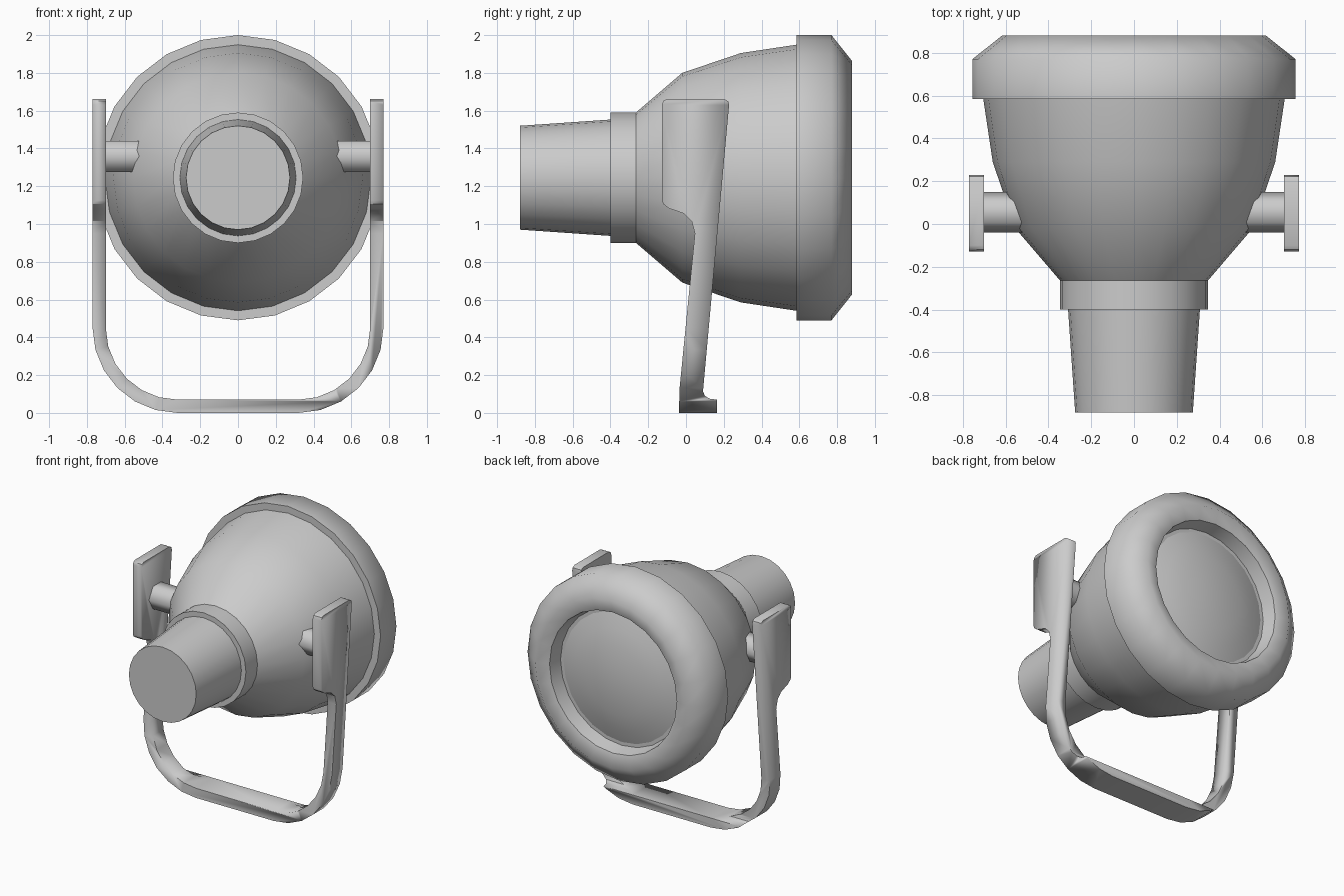
import bpy, bmesh
from math import sin, cos, pi, radians

if "Cube" in bpy.data.objects:
    bpy.data.objects.remove(bpy.data.objects["Cube"])

AXIS_Z = 1.245


def finish(name, bm, angle):
    bmesh.ops.recalc_face_normals(bm, faces=bm.faces)
    me = bpy.data.meshes.new(name)
    bm.to_mesh(me)
    bm.free()
    ob = bpy.data.objects.new(name, me)
    bpy.context.collection.objects.link(ob)
    bpy.ops.object.select_all(action='DESELECT')
    ob.select_set(True)
    bpy.context.view_layer.objects.active = ob
    bpy.ops.object.shade_smooth_by_angle(angle=radians(angle))
    return ob


def lathe(name, profile, n=24, angle=60):
    """Revolve (y, radius) points about the lamp axis; radius 0 closes a pole."""
    bm = bmesh.new()
    rings = []
    for y, r in profile:
        count = n if r > 0 else 1
        rings.append([bm.verts.new((r * cos(2 * pi * i / n), y, AXIS_Z + r * sin(2 * pi * i / n)))
                      for i in range(count)])
    for a, b in zip(rings, rings[1:]):
        for i in range(n):
            j = (i + 1) % n
            quad = [a[i % len(a)], a[j % len(a)], b[j % len(b)], b[i % len(b)]]
            bm.faces.new(list(dict.fromkeys(quad)))
    return finish(name, bm, angle)


def prism(name, points, offset, angle=30):
    """Extrude a closed 3D outline along an offset vector."""
    bm = bmesh.new()
    face = bm.faces.new([bm.verts.new(p) for p in points])
    ext = bmesh.ops.extrude_face_region(bm, geom=[face])
    bmesh.ops.translate(bm, vec=offset,
                        verts=[v for v in ext['geom'] if isinstance(v, bmesh.types.BMVert)])
    return finish(name, bm, angle)


# Lamp body: rear housing, collar, bowl, front rim and domed lens
lathe("rear_housing", [(-0.88, 0), (-0.88, 0.275), (-0.40, 0.308)])
lathe("collar", [(-0.40, 0.29), (-0.40, 0.345), (-0.265, 0.345)])
lathe("bowl", [(-0.265, 0.345), (-0.02, 0.555), (0.29, 0.66), (0.59, 0.705)])
lathe("front_rim", [(0.585, 0.69), (0.585, 0.755), (0.77, 0.755), (0.88, 0.617),
                    (0.85, 0.52), (0.75, 0.50), (0.75, 0.46)])
lathe("lens", [(0.75, 0.475), (0.785, 0.37), (0.81, 0.25), (0.825, 0.12), (0.83, 0)])

# Yoke: U-shaped front outline intersected with the tapered side outline
right_outer, right_inner = [(0.77, 1.8)], [(0.70, 1.8)]
for k in range(7):
    t = k * pi / 12
    right_outer.append((0.32 + 0.45 * cos(t), 0.45 - 0.45 * sin(t)))
    right_inner.append((0.32 + 0.38 * cos(t), 0.45 - 0.38 * sin(t)))
mirror = lambda pts: [(-x, z) for x, z in reversed(pts)]
outline = right_outer + mirror(right_outer) + list(reversed(mirror(right_inner))) + right_inner[::-1]
yoke = prism("yoke", [(x, -0.5, z) for x, z in outline], (0, 1, 0))

side = [(-0.04, -0.1), (0.165, -0.1), (0.165, 0.07), (0.125, 0.075), (0.10, 0.09), (0.09, 0.115),
        (0.228, 1.63), (0.223, 1.65), (0.20, 1.662), (-0.10, 1.662), (-0.12, 1.652), (-0.128, 1.63),
        (-0.128, 1.125), (-0.12, 1.105), (-0.09, 1.083), (-0.01, 1.055), (0.03, 1.015),
        (0.047, 0.95), (-0.034, 0.13)]
cutter = prism("yoke_side_cutter", [(-1, y, z) for y, z in side], (2, 0, 0))
cutter.hide_render = True
mod = yoke.modifiers.new("side_shape", 'BOOLEAN')
mod.operation, mod.solver, mod.object = 'INTERSECT', 'EXACT', cutter
bpy.context.view_layer.objects.active = yoke
while yoke.modifiers[0] != mod:
    bpy.ops.object.modifier_move_up(modifier=mod.name)
bpy.ops.object.modifier_apply(modifier=mod.name)
bpy.data.objects.remove(cutter)

# Hexagonal pivot pins joining the bowl to the yoke plates
for label, s in (("right", 1), ("left", -1)):
    hexagon = [(s * 0.50, 0.055 + 0.095 * cos(i * pi / 3), 1.358 + 0.095 * sin(i * pi / 3))
               for i in range(6)]
    prism(f"pivot_pin_{label}", hexagon, (s * 0.21, 0, 0), 65)
